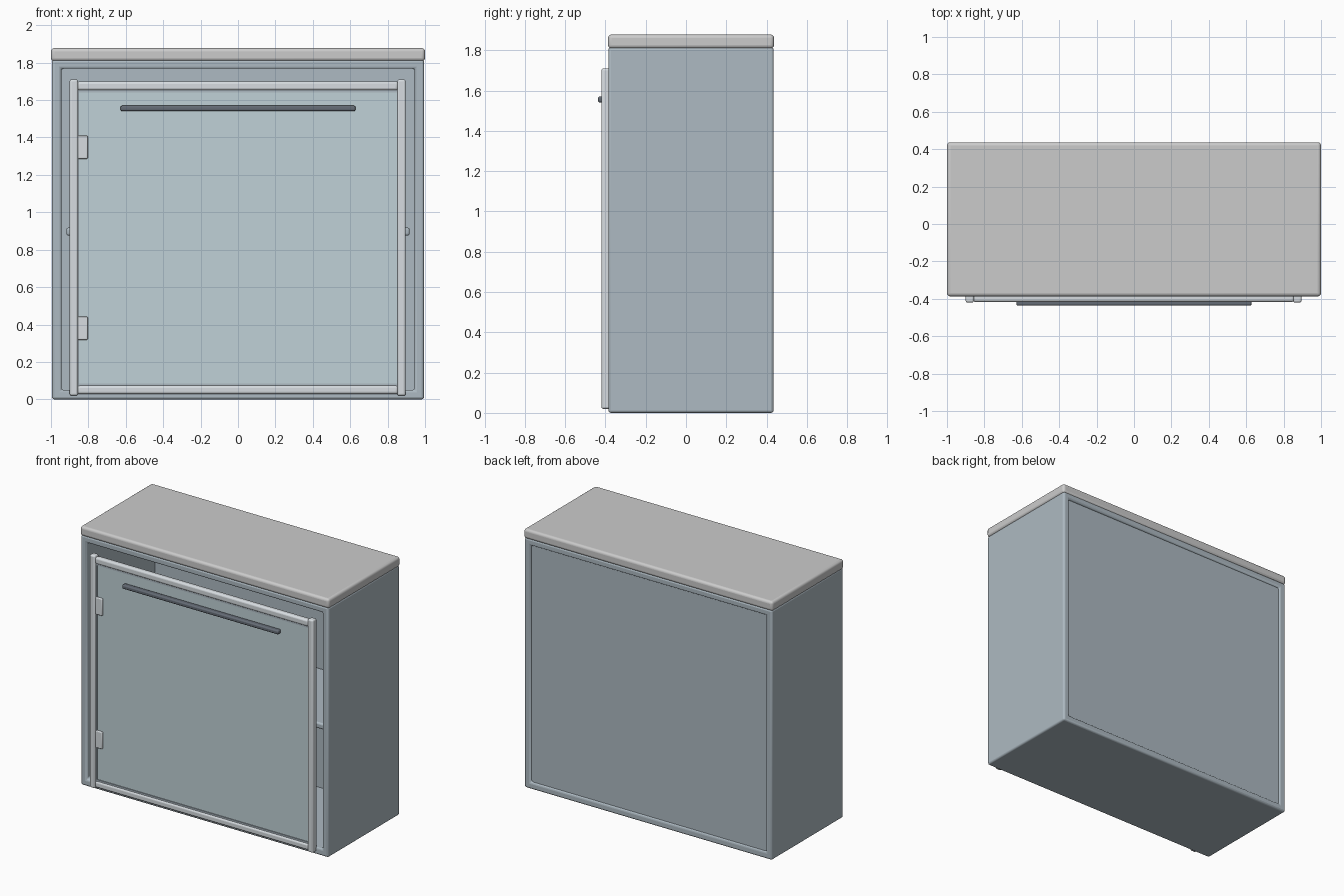
import bpy, bmesh

if "Cube" in bpy.data.objects:
    bpy.data.objects.remove(bpy.data.objects["Cube"])


def material(name, rgb):
    m = bpy.data.materials.new(name)
    m.diffuse_color = (*rgb, 1)
    m.use_nodes = True
    m.node_tree.nodes["Principled BSDF"].inputs["Base Color"].default_value = m.diffuse_color
    return m


SLATE = material("slate_paint", (0.42, 0.49, 0.54))
PANEL = material("door_blue", (0.53, 0.64, 0.68))
FRAME = material("pale_metal", (0.68, 0.72, 0.75))
DARK = material("dark_metal", (0.13, 0.15, 0.18))


def finish(name, bm, mat=None, bevel=0.0, segments=3):
    bmesh.ops.recalc_face_normals(bm, faces=bm.faces[:])
    mesh = bpy.data.meshes.new(name)
    bm.to_mesh(mesh)
    bm.free()
    ob = bpy.data.objects.new(name, mesh)
    bpy.context.collection.objects.link(ob)
    if mat:
        mesh.materials.append(mat)
    if bevel:
        mod = ob.modifiers.new("rounded_edges", 'BEVEL')
        mod.width = bevel
        mod.segments = segments
    bpy.ops.object.select_all(action='DESELECT')
    ob.select_set(True)
    bpy.context.view_layer.objects.active = ob
    bpy.ops.object.shade_smooth_by_angle()
    return ob


def box(name, x, y, z, mat=None, bevel=0.0, segments=3):
    bm = bmesh.new()
    bmesh.ops.create_cube(bm, size=1)
    for v in bm.verts:
        for i, (a, b) in enumerate((x, y, z)):
            v.co[i] = (a + b) / 2 + v.co[i] * (b - a)
    return finish(name, bm, mat, bevel, segments)


def ring(name, outer, inner, y, mat=None, bevel=0.0):
    # rectangular tube open along y; rectangles are (half width, z0, z1)
    bm = bmesh.new()
    loops = []
    for w, z0, z1 in (outer, inner):
        for d in y:
            loops.append([bm.verts.new((sx * w, d, z)) for sx, z in
                          ((-1, z0), (1, z0), (1, z1), (-1, z1))])
    of, ob, nf, nb = loops
    for a, b in ((of, ob), (nf, nb), (of, nf), (ob, nb)):
        for i in range(4):
            j = (i + 1) % 4
            bm.faces.new((a[i], a[j], b[j], b[i]))
    return finish(name, bm, mat, bevel)


# Cabinet shell, back and worktop
ring("cabinet_shell", (0.995, 0.0, 1.815), (0.945, 0.05, 1.768),
     (-0.385, 0.435), SLATE, 0.013)
box("back_panel", (-0.95, 0.95), (0.395, 0.422), (0.045, 1.773), SLATE)
box("worktop", (-1, 1), (-0.387, 0.437), (1.808, 1.878), None, 0.018, 4)

# Inner shelf
box("inner_shelf", (-0.918, 0.918), (-0.31, 0.395), (0.875, 0.918), SLATE, 0.012)

# Door panel with its raised frame
box("door_panel", (-0.865, 0.865), (-0.402, -0.378), (0.06, 1.66), PANEL)
for side, x in (("left", (-0.9, -0.856)), ("right", (0.852, 0.896))):
    box(side + "_door_stile", x, (-0.42, -0.374), (0.02, 1.71), FRAME, 0.01)
for place, z in (("top", (1.652, 1.7)), ("bottom", (0.028, 0.074))):
    box(place + "_door_rail", (-0.86, 0.856), (-0.417, -0.376), z, FRAME, 0.013)
# Thin dark inner rim between frame and panel
ring("panel_rim", (0.857, 0.07, 1.655), (0.849, 0.085, 1.64),
     (-0.408, -0.398), SLATE)

# Hinges and handle
for place, z in (("upper", 1.348), ("lower", 0.38)):
    box(place + "_hinge", (-0.858, -0.803), (-0.415, -0.396),
        (z - 0.062, z + 0.062), FRAME, 0.006)
box("door_handle", (-0.628, 0.628), (-0.437, -0.4), (1.541, 1.57), DARK, 0.009)
